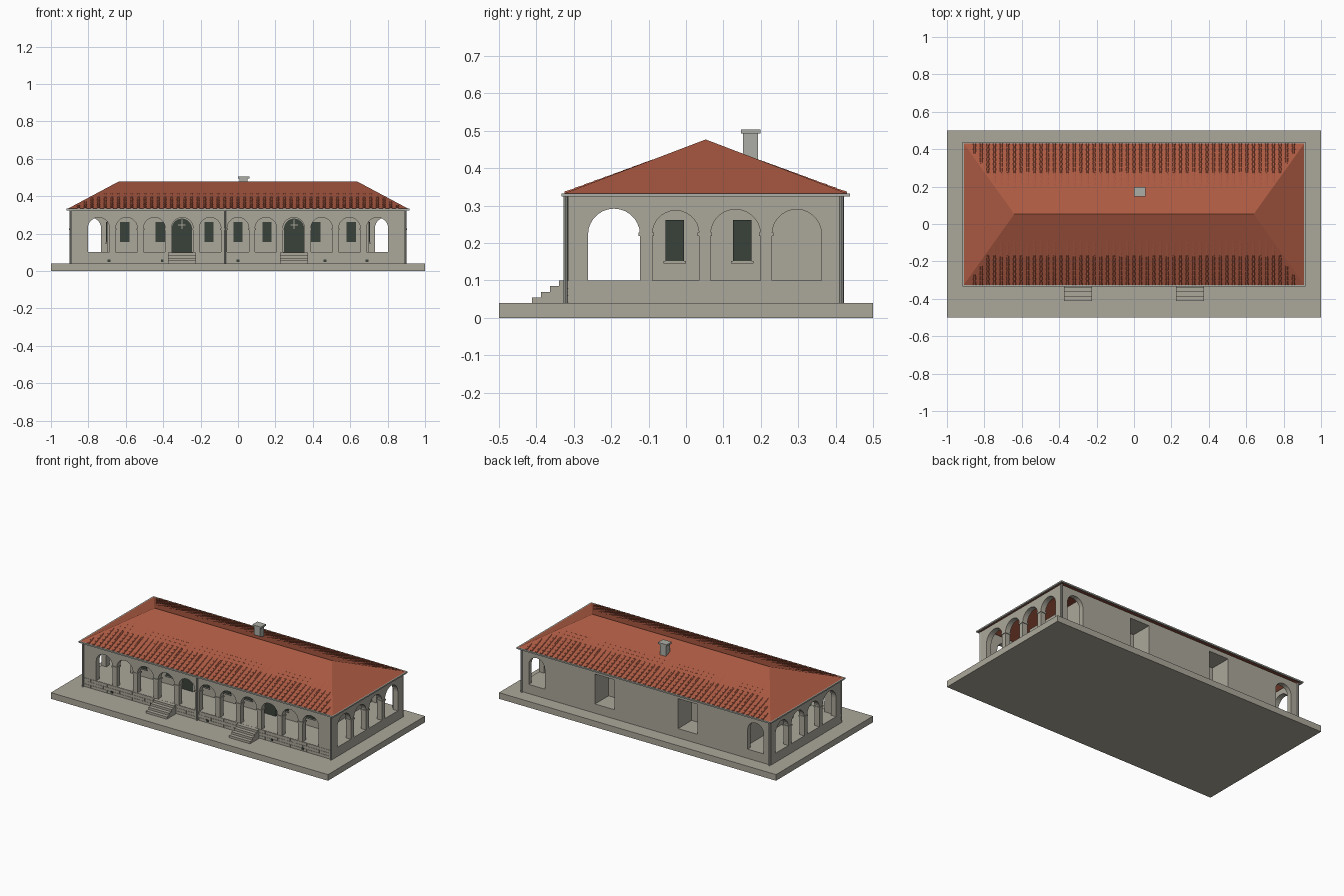
import bpy, bmesh, math
from mathutils import Vector

if "Cube" in bpy.data.objects:
    bpy.data.objects.remove(bpy.data.objects["Cube"])


def material(name, rgb):
    m = bpy.data.materials.new(name)
    m.diffuse_color = (*rgb, 1)
    m.use_nodes = True
    m.node_tree.nodes["Principled BSDF"].inputs["Base Color"].default_value = m.diffuse_color
    return m


STONE = material("warm_grey_stone", (0.41, 0.39, 0.325))
TILE = material("terracotta", (0.41, 0.102, 0.055))
GLASS = material("dark_green_glass", (0.042, 0.055, 0.043))
METAL = material("pale_grey", (0.42, 0.42, 0.385))


def finish(name, bm, mat):
    bmesh.ops.recalc_face_normals(bm, faces=bm.faces)
    me = bpy.data.meshes.new(name)
    bm.to_mesh(me)
    bm.free()
    me.materials.append(mat)
    ob = bpy.data.objects.new(name, me)
    bpy.context.collection.objects.link(ob)
    return ob


def add_box(bm, x, y, z):
    vs = bmesh.ops.create_cube(bm, size=1)["verts"]
    for v in vs:
        v.co = Vector([a[0] + (c + 0.5) * (a[1] - a[0]) for a, c in zip((x, y, z), v.co)])


def boxes(name, items, mat):
    bm = bmesh.new()
    for b in items:
        add_box(bm, *b)
    return finish(name, bm, mat)


def prism(name, pts, axis, a, b, mat):
    """Extrude a (u, z) profile along the x or y axis from a to b."""
    bm = bmesh.new()
    put = (lambda u, z: (a, u, z)) if axis == "x" else (lambda u, z: (u, a, z))
    f = bm.faces.new([bm.verts.new(put(u, z)) for u, z in pts])
    new = bmesh.ops.extrude_face_region(bm, geom=[f])["geom"]
    d = Vector((b - a, 0, 0)) if axis == "x" else Vector((0, b - a, 0))
    bmesh.ops.translate(bm, vec=d, verts=[v for v in new if isinstance(v, bmesh.types.BMVert)])
    return finish(name, bm, mat)


FLOOR, TOP = 0.10, 0.325


def arch(l, r, top, n=14):
    c, rad = (l + r) / 2, (r - l) / 2
    arc = [(c - rad * math.cos(math.pi * i / n), top - rad + rad * math.sin(math.pi * i / n))
           for i in range(n + 1)]
    return [(l, FLOOR)] + arc + [(r, FLOOR)]


def door(l, r, top):
    return [(l, FLOOR), (l, top), (r, top), (r, FLOOR)]


def wall(name, u0, u1, openings, axis, a, b):
    pts = [(u0, FLOOR)] + [p for o in openings for p in o] + [(u1, FLOOR), (u1, TOP), (u0, TOP)]
    return prism(name, pts, axis, a, b, STONE)


# Ground slab and raised porch floor
boxes("ground_slab", [((-1, 1), (-0.5, 0.5), (0, 0.04))], STONE)
boxes("porch_floor", [((-0.9, 0.9), (-0.315, 0.41), (0.03, FLOOR))], STONE)

# Arcades on the front and both ends
front_c = [i * 0.149 for i in range(-5, 6)]
wall("front_arcade", -0.9, 0.9, [arch(c - 0.058, c + 0.058, 0.286) for c in front_c],
     "y", -0.315, -0.28)
side_spans = [(-0.262, -0.123, 0.292), (-0.09, 0.035, 0.287), (0.066, 0.199, 0.29), (0.23, 0.362, 0.29)]
for s, side in ((-1, "left"), (1, "right")):
    wall(side + "_arcade", -0.28, 0.38, [arch(*p) for p in side_spans], "x", s * 0.9, s * 0.865)
    e0, e1 = sorted((s * 0.9, s * 0.70))
    wall(side + "_back_arch", e0, e1, [arch(s * 0.79 - 0.058, s * 0.79 + 0.058, 0.286)],
         "y", 0.38, 0.41)

# Main rooms with deep door recesses at the back
boxes("main_rooms", [((-0.70, 0.70), (-0.11, 0.27), (FLOOR, TOP))], STONE)
wall("back_wall", -0.70, 0.70, [door(-0.37, -0.23, 0.295), door(0.23, 0.37, 0.295)], "y", 0.27, 0.41)

# Capital bands on the arcade piers
caps = []
for a, b in zip(front_c, front_c[1:]):
    caps.append(((a + 0.054, b - 0.054), (-0.319, -0.276), (0.219, 0.228)))
for s in (-1, 1):
    x = tuple(sorted((s * 0.904, s * 0.861)))
    for p, q in zip(side_spans, side_spans[1:]):
        caps.append((x, (p[1] - 0.004, q[0] + 0.004), (0.219, 0.228)))
boxes("pier_capitals", caps, STONE)

# Stone courses on the front plinth
blocks = []
for row in range(3):
    z = 0.041 + row * 0.0195
    x = -0.9 + (row % 2) * 0.03
    while x < 0.88:
        blocks.append(((x + 0.001, min(x + 0.058, 0.9)), (-0.317, -0.313), (z, z + 0.018)))
        x += 0.06
boxes("plinth_blocks", blocks, STONE)
boxes("plinth_vents", [((x - 0.008, x + 0.008), (-0.319, -0.314), (0.048, 0.062))
                       for x in (-0.69, -0.405, 0, 0.465, 0.69)], GLASS)

# Two flights of steps
profile = [(-0.31, 0.035), (-0.412, 0.035)]
for i in range(4):
    y, z = -0.412 + i * 0.024, 0.055 + i * 0.0148
    profile += [(y, z), (y + 0.024, z)]
profile += [(-0.31, profile[-1][1])]
for s, side in ((-1, "left"), (1, "right")):
    prism(side + "_steps", profile, "x", s * 0.3 - 0.075, s * 0.3 + 0.075, STONE)
    # Arched entrance door with a cross bar
    prism(side + "_front_door", arch(s * 0.3 - 0.054, s * 0.3 + 0.054, 0.28), "y", -0.115, -0.105, GLASS)
    boxes(side + "_door_bars", [((s * 0.3 - 0.002, s * 0.3 + 0.002), (-0.117, -0.112), (0.225, 0.275)),
                                ((s * 0.3 - 0.02, s * 0.3 + 0.02), (-0.117, -0.112), (0.243, 0.247))], STONE)

# Windows and sills on the inner walls
wins, sills = [], []
for x in (-0.605, -0.415, -0.155, 0, 0.155, 0.415, 0.605):
    wins.append(((x - 0.025, x + 0.025), (-0.115, -0.105), (0.155, 0.262)))
    sills.append(((x - 0.03, x + 0.03), (-0.118, -0.105), (0.148, 0.155)))
for s in (-1, 1):
    for y in (-0.03, 0.15):
        wx = tuple(sorted((s * 0.705, s * 0.695)))
        sx = tuple(sorted((s * 0.708, s * 0.695)))
        wins.append((wx, (y - 0.025, y + 0.025), (0.152, 0.262)))
        sills.append((sx, (y - 0.03, y + 0.03), (0.145, 0.152)))
boxes("windows", wins, GLASS)
boxes("window_sills", sills, STONE)

# Hipped roof shell, open underneath
EX, YF, YB, EZ, RX, RY, RZ = 0.91, -0.325, 0.43, 0.333, 0.64, 0.0525, 0.477
bm = bmesh.new()
v = [bm.verts.new(p) for p in ((-EX, YF, EZ), (EX, YF, EZ), (EX, YB, EZ), (-EX, YB, EZ),
                               (-RX, RY, RZ), (RX, RY, RZ))]
for idx in ((0, 1, 5, 4), (1, 2, 5), (2, 3, 4, 5), (3, 0, 4)):
    bm.faces.new([v[i] for i in idx])
bmesh.ops.recalc_face_normals(bm, faces=bm.faces)
if sum(f.normal.z for f in bm.faces) < 0:
    bmesh.ops.reverse_faces(bm, faces=bm.faces)
low = {w: bm.verts.new(w.co - Vector((0, 0, 0.006))) for w in v}
for f in list(bm.faces):
    bm.faces.new([low[w] for w in reversed(f.verts)])
for i in range(4):
    a, b = v[i], v[(i + 1) % 4]
    bm.faces.new((a, b, low[b], low[a]))
finish("roof", bm, TILE)

# Overlapping cover tiles, fading into the slope above the eaves
bm = bmesh.new()
run = RY - YF
pitch = (RZ - EZ) / run
for eave, d in ((YF, 1), (YB, -1)):
    for i in range(-25, 26):
        x = i * 0.0355
        for k in range(9):
            t0, t1 = k * 0.026, k * 0.026 + 0.028
            if t1 > (EX - abs(x) - 0.008) / (EX - RX) * run:
                break
            h = 0.0055 - 0.0005 * k
            rings = []
            for t, g in ((t0, 1), (t1, 0.55)):
                z = EZ + pitch * t - 0.0005
                rings.append([bm.verts.new((x + u * g, eave + d * t, z + w * h * g))
                              for u, w in ((-0.009, 0), (-0.005, 1), (0.005, 1), (0.009, 0))])
            a, b = rings
            for j in range(4):
                bm.faces.new((a[j], a[(j + 1) % 4], b[(j + 1) % 4], b[j]))
            bm.faces.new(a)
            bm.faces.new(b)
finish("cover_tiles", bm, TILE)

# Gutters and downpipes
boxes("gutters", [((-0.918, 0.918), (-0.333, -0.323), (0.324, 0.333)),
                  ((-0.918, 0.918), (0.428, 0.438), (0.324, 0.333)),
                  ((-0.918, -0.908), (-0.323, 0.428), (0.324, 0.333)),
                  ((0.908, 0.918), (-0.323, 0.428), (0.324, 0.333))], METAL)
bm = bmesh.new()
for x, y in ((-0.07, -0.322), (-0.895, -0.322), (0.895, -0.322), (-0.895, 0.416), (0.895, 0.416)):
    vs = bmesh.ops.create_cone(bm, cap_ends=True, segments=8, radius1=0.006, radius2=0.006,
                               depth=0.286)["verts"]
    bmesh.ops.translate(bm, vec=(x, y, 0.183), verts=vs)
finish("downpipes", bm, METAL)

# Chimney with cap
boxes("chimney", [((0.009, 0.052), (0.153, 0.193), (0.38, 0.495)),
                  ((0.0, 0.062), (0.147, 0.199), (0.493, 0.504))], METAL)
